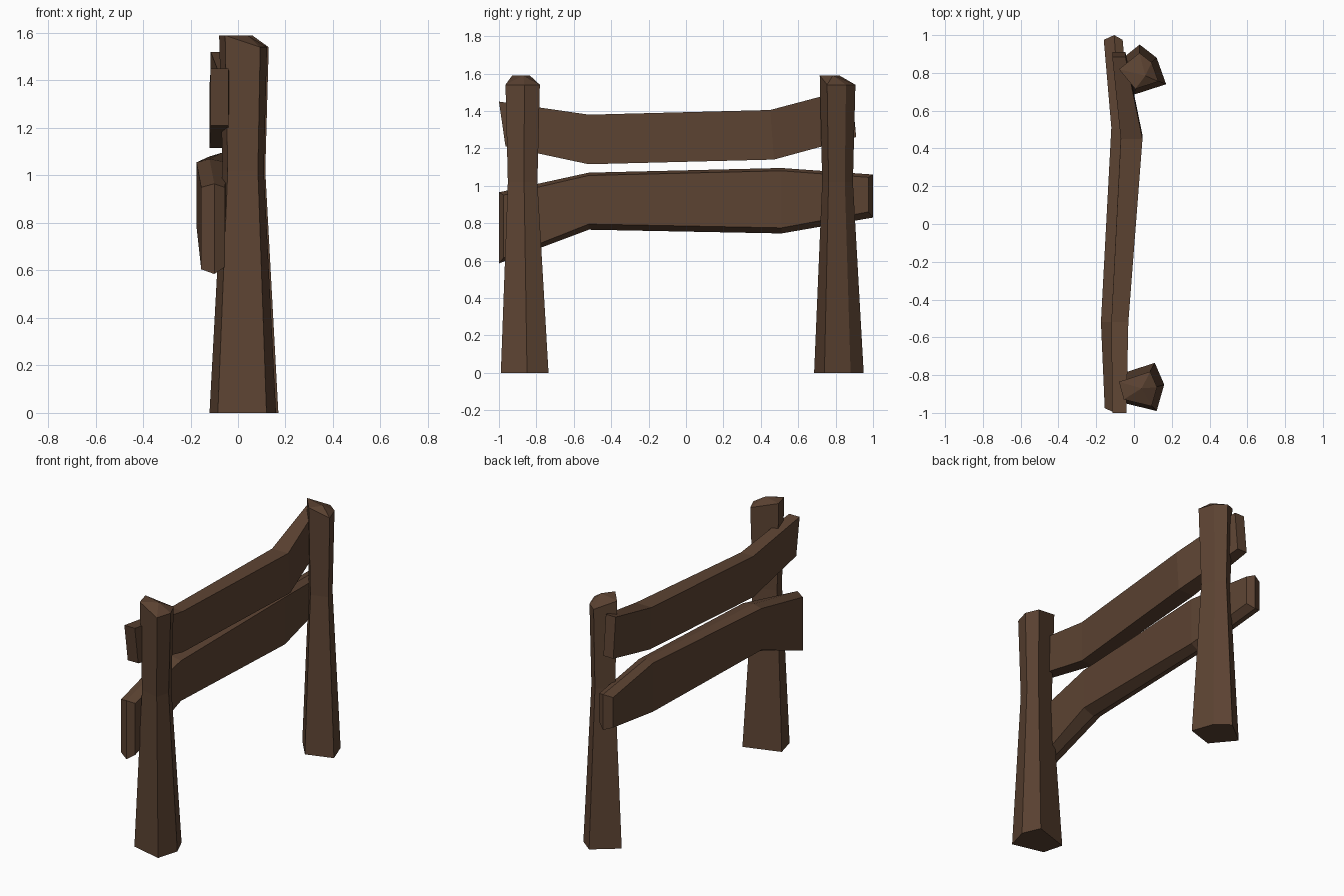
import bpy, bmesh

if "Cube" in bpy.data.objects:
    bpy.data.objects.remove(bpy.data.objects["Cube"])

wood = bpy.data.materials.new("wood")
wood.diffuse_color = (0.107, 0.056, 0.032, 1)
wood.use_nodes = True
wood.node_tree.nodes["Principled BSDF"].inputs["Base Color"].default_value = wood.diffuse_color


def loft(name, rings, tip=None):
    """Skin equal-length rings of points; cap both ends, the last with an optional tip."""
    bm = bmesh.new()
    vs = [[bm.verts.new(p) for p in r] for r in rings]
    n = len(rings[0])
    for a, b in zip(vs, vs[1:]):
        for i in range(n):
            j = (i + 1) % n
            bm.faces.new((a[i], a[j], b[j], b[i]))
    if n == 6:  # folded plank ends
        for r in (vs[0], vs[-1]):
            bm.faces.new((r[0], r[1], r[4], r[5]))
            bm.faces.new((r[1], r[2], r[3], r[4]))
    else:
        bm.faces.new(vs[0])
        if tip:
            t = bm.verts.new(tip)
            for i in range(n):
                bm.faces.new((vs[-1][i], vs[-1][(i + 1) % n], t))
        else:
            bm.faces.new(vs[-1])
    bmesh.ops.recalc_face_normals(bm, faces=bm.faces)
    me = bpy.data.meshes.new(name)
    bm.to_mesh(me)
    bm.free()
    me.materials.append(wood)
    ob = bpy.data.objects.new(name, me)
    bpy.context.collection.objects.link(ob)
    return ob


def post(name, base, y_base, y_top, high, tip):
    """Five-sided post, narrow at the waist, with a slanted hewn top."""
    def ring(s, z):
        return [(0.025 + (x - 0.025) * s, y_top + (y - y_base) * s,
                 z[i] if isinstance(z, list) else z) for i, (x, y) in enumerate(base)]
    tops = [1.59 if i in high else 1.54 for i in range(5)]
    foot = [(x, y, 0) for x, y in base]
    loft(name, [foot, ring(0.62, 1.02), ring(0.72, tops)], tip)


# Posts
post("front_post", [(0.12, -0.99), (0.16, -0.85), (0.11, -0.735), (-0.12, -0.81), (-0.085, -0.94)],
     -0.865, -0.875, (3, 4), (0.04, -0.87, 1.59))
post("back_post", [(0.03, 0.95), (0.12, 0.88), (0.17, 0.74), (0.0, 0.685), (-0.12, 0.83)],
     0.817, 0.81, (3, 4), (0.06, 0.785, 1.59))

# Upper rail: y at top, y at bottom, x left, x right, z bottom, z top
upper = [(-1.0, -0.965, -0.115, -0.04, 1.21, 1.45),
         (-0.52, -0.52, -0.12, -0.03, 1.115, 1.38),
         (0.45, 0.47, -0.07, 0.045, 1.14, 1.405),
         (0.885, 0.91, -0.115, -0.045, 1.26, 1.52)]
loft("upper_rail", [[(a, yt, zt), (b, yt, zt), (b, yb, zb), (a, yb, zb)]
                    for yt, yb, a, b, zb, zt in upper])

# Lower rail: y, y of ridge, x left, x ridge, x right, z bottom, z top
lower = [(-0.975, -1.0, -0.155, -0.10, -0.055, 0.585, 0.965),
         (-0.52, -0.52, -0.175, -0.12, -0.045, 0.765, 1.07),
         (0.51, 0.51, -0.12, -0.07, -0.02, 0.745, 1.095),
         (0.975, 1.0, -0.16, -0.105, -0.06, 0.83, 1.06)]
loft("lower_rail", [[(a, y, zt - 0.015), (m, yr, zt), (b, y, zt - 0.015),
                     (b, y, zb + 0.03), (m, yr, zb), (a, y, zb + 0.02)]
                    for y, yr, a, m, b, zb, zt in lower])
